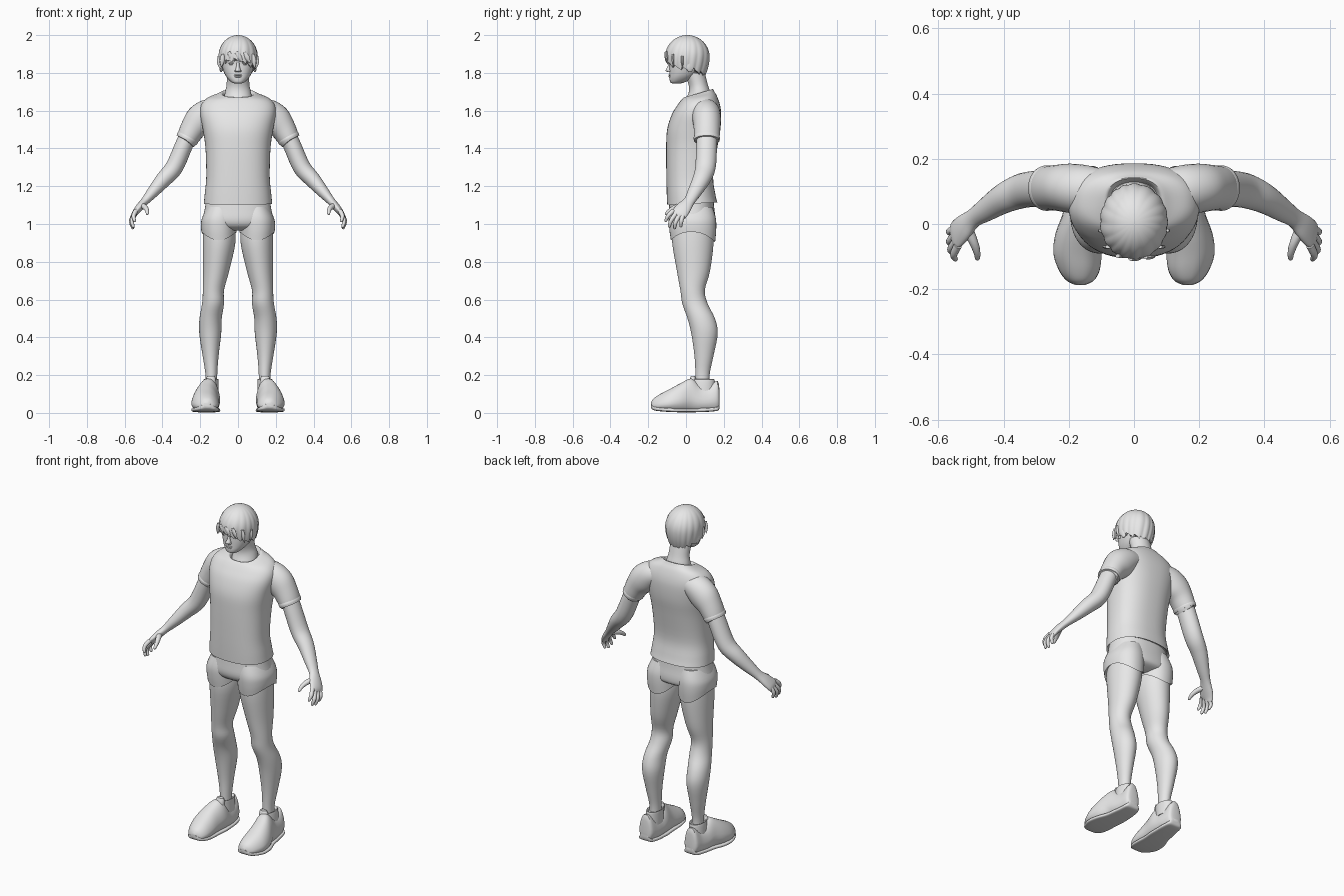
import bpy, bmesh, math
from mathutils import Vector

grey = bpy.data.materials.new("plain_grey")
grey.diffuse_color = (0.8, 0.8, 0.8, 1)


def finish(ob, mirror=False, angle=40):
    ob.data.materials.append(grey)
    if mirror:
        ob.modifiers.new("mirror", 'MIRROR')
    bpy.ops.object.select_all(action='DESELECT')
    ob.select_set(True)
    bpy.context.view_layer.objects.active = ob
    bpy.ops.object.shade_smooth_by_angle(angle=math.radians(angle))
    return ob


def skin(name, loops, mirror=False, angle=40):
    """Join closed loops of points into a capped surface."""
    bm = bmesh.new()
    rings = [[bm.verts.new(p) for p in loop] for loop in loops]
    n = len(rings[0])
    for a, b in zip(rings, rings[1:]):
        for i in range(n):
            j = (i + 1) % n
            bm.faces.new((a[i], a[j], b[j], b[i]))
    bm.faces.new(rings[0][::-1])
    bm.faces.new(rings[-1])
    bmesh.ops.recalc_face_normals(bm, faces=bm.faces)
    me = bpy.data.meshes.new(name)
    bm.to_mesh(me)
    bm.free()
    ob = bpy.data.objects.new(name, me)
    bpy.context.collection.objects.link(ob)
    return finish(ob, mirror, angle)


def spline(rows, steps):
    """Smoothly interpolate rows of numbers."""
    out = []
    for i in range(len(rows) - 1):
        p0, p1 = rows[max(i - 1, 0)], rows[i]
        p2, p3 = rows[i + 1], rows[min(i + 2, len(rows) - 1)]
        for s in range(steps):
            t = s / steps
            out.append([b + 0.5 * t * (c - a + t * (2 * a - 5 * b + 4 * c - d + t * (3 * (b - c) + d - a)))
                        for a, b, c, d in zip(p0, p1, p2, p3)])
    return out + [list(rows[-1])]


def circle(n, power=2.0):
    pts = []
    for i in range(n):
        a = 2 * math.pi * i / n
        c, s = math.cos(a), math.sin(a)
        pts.append((math.copysign(abs(c) ** (2 / power), c), math.copysign(abs(s) ** (2 / power), s)))
    return pts


def stack(name, rows, power=2.0, n=40, steps=4, mirror=False, lip=None):
    """Level rings: z, x centre, x radius, y front, y back, tilt, wave."""
    rows = [tuple(r) + (0,) * (7 - len(r)) for r in rows]
    rings = spline(rows, steps)
    if lip:
        z, xc, rx, yf, yb, tilt, wave = rings[-1]
        rings.append([z + lip, xc, rx - 0.012, yf + 0.012, yb - 0.012, tilt, wave])
    loops = []
    for z, xc, rx, yf, yb, tilt, wave in rings:
        ry = (yb - yf) / 2
        loops.append([(xc + rx * c, (yf + yb) / 2 + ry * s, z + tilt * ry * s + wave * c * c)
                      for c, s in circle(n, power)])
    return skin(name, loops, mirror)


def tube(name, rows, n=20, steps=4, mirror=True, round_end=False):
    """Rings square to a path: x, y, z, radius across, radius along y."""
    rows = spline(rows, steps)
    if round_end:
        a, b = Vector(rows[-2][:3]), Vector(rows[-1][:3])
        d, r = (b - a).normalized(), rows[-1][3]
        for k in (0.5, 0.85, 0.98):
            f = math.sqrt(1 - k * k)
            rows.append(list(b + d * r * k) + [r * f, rows[-1][4] * f if k == 0.5 else r * f])
    loops = []
    for i, row in enumerate(rows):
        p = Vector(row[:3])
        t = (Vector(rows[min(i + 1, len(rows) - 1)][:3]) - Vector(rows[max(i - 1, 0)][:3])).normalized()
        v = Vector((0, 1, 0))
        v = (v - t * v.dot(t)).normalized()
        u = v.cross(t)
        loops.append([p + u * row[3] * c + v * row[4] * s for c, s in circle(n)])
    return skin(name, loops, mirror)


def ball(name, loc, size, rot=(0, 0, 0), mirror=False):
    bpy.ops.mesh.primitive_uv_sphere_add(segments=20, ring_count=12, location=loc, rotation=rot)
    ob = bpy.context.object
    ob.name, ob.scale = name, size
    bpy.ops.object.transform_apply(location=True, rotation=True, scale=True)
    return finish(ob, mirror)


# Shirt body, from collar down to hem
stack("shirt_body", [
    (1.672, 0, .074, .004, .128, .3), (1.692, 0, .086, -.008, .14, .3), (1.684, 0, .115, -.014, .15, .2),
    (1.665, 0, .165, -.026, .165, .1), (1.63, 0, .195, -.045, .18), (1.58, 0, .2, -.075, .186),
    (1.5, 0, .186, -.1, .182), (1.4, 0, .172, -.105, .165), (1.25, 0, .168, -.104, .144),
    (1.16, 0, .176, -.102, .155), (1.108, 0, .181, -.1, .166, .04)], power=2.4, n=56, lip=.012)

# Sleeves with a rolled cuff
tube("sleeve", [
    (.1, .098, 1.605, .06, .07), (.155, .105, 1.585, .077, .076), (.2, .11, 1.55, .082, .075),
    (.238, .111, 1.505, .068, .07), (.272, .11, 1.445, .056, .066), (.27, .11, 1.45, .046, .055)], n=32)
tube("cuff", [(.262, .11, 1.465, .058, .067), (.267, .11, 1.455, .06, .07), (.273, .11, 1.443, .058, .068)], n=32)

# Bare arms running into the palms
tube("arm", [
    (.25, .11, 1.5, .046, .054), (.285, .109, 1.42, .047, .055), (.338, .103, 1.3, .047, .054),
    (.395, .081, 1.235, .042, .047), (.452, .045, 1.168, .031, .037), (.492, .018, 1.122, .022, .03),
    (.522, -.01, 1.088, .02, .04), (.545, -.033, 1.058, .016, .043), (.552, -.045, 1.042, .01, .036)], n=28)

# Fingers, then thumb
for name, a, b, c in (
        ("index_finger", (.54, -.066, 1.07), (.553, -.094, 1.044), (.548, -.107, 1.018)),
        ("middle_finger", (.545, -.052, 1.055), (.562, -.078, 1.02), (.555, -.088, .988)),
        ("ring_finger", (.55, -.035, 1.045), (.566, -.054, 1.012), (.557, -.06, .98)),
        ("little_finger", (.55, -.015, 1.05), (.566, -.024, 1.018), (.558, -.027, .99))):
    tube(name, [a + (.013, .013), b + (.011, .011), c + (.008, .008)], n=12, round_end=True)
tube("thumb", [(.512, -.012, 1.1, .016, .018), (.492, -.055, 1.088, .014, .014),
               (.482, -.085, 1.072, .011, .011), (.48, -.104, 1.056, .008, .008)], n=12, round_end=True)

# Shorts: hip piece and two legs with a curved hem
stack("shorts_hips", [
    (1.15, 0, .165, -.085, .145), (1.08, 0, .176, -.09, .15), (1.02, 0, .186, -.092, .157),
    (.985, 0, .165, -.075, .148), (.965, 0, .1, -.035, .1)], power=2.3, n=48)
stack("shorts_leg", [
    (1.09, .09, .075, -.075, .14), (1.03, .1, .091, -.09, .158), (.97, .102, .094, -.088, .16, 0, .025),
    (.908, .101, .093, -.08, .154, -.05, .05)], power=2.2, mirror=True, lip=.01)

# Bare legs
stack("leg", [
    (1.0, .1, .082, -.073, .143), (.9, .1, .086, -.073, .146), (.75, .116, .069, -.048, .127),
    (.65, .13, .056, -.03, .1), (.58, .132, .058, -.02, .114), (.5, .145, .059, .008, .153),
    (.42, .147, .058, .028, .168), (.3, .145, .042, .045, .145), (.2, .141, .031, .05, .125),
    (.1, .141, .031, .05, .125)], mirror=True)

# Shoes: y, x centre, half width, bottom, top
shoe = [(.178, .15, .018, .03, .1), (.168, .15, .04, .012, .168), (.12, .15, .05, .006, .145),
        (.075, .153, .055, .004, .148), (.028, .157, .06, .003, .182), (-.03, .17, .068, .003, .156),
        (-.09, .173, .071, .005, .124), (-.14, .168, .06, .009, .098), (-.172, .165, .04, .015, .076),
        (-.186, .165, .014, .028, .055)]


def shoe_part(name, grow, top, power):
    loops = []
    for y, xc, hw, lo, hi in spline(shoe, 4):
        if top:
            hi = lo + top
        mid, h = (lo + hi) / 2, (hi - lo) / 2
        loops.append([(xc + (hw + grow) * c * (1 if top else 1 - .3 * max(s, -.2)), y * (1 + grow), mid + h * s)
                      for c, s in circle(32, power)])
    skin(name, loops, mirror=True)


shoe_part("shoe_upper", 0, None, 2.6)
shoe_part("shoe_sole", .003, .022, 4)
stack("shoe_collar", [(.1, .146, .044, .03, .155), (.15, .144, .042, .03, .153), (.178, .142, .039, .03, .15),
                      (.17, .142, .032, .042, .135)], mirror=True)
stack("shoe_tongue", [(.13, .148, .03, .005, .06), (.175, .145, .027, .018, .055),
                      (.195, .143, .02, .026, .048)], mirror=True)

# Neck and head
stack("neck", [(1.66, 0, .075, .0, .135), (1.7, 0, .068, .015, .128), (1.74, 0, .06, .013, .115),
               (1.8, 0, .06, -.01, .1)])
stack("head", [
    (1.744, 0, .018, -.072, -.03), (1.75, 0, .034, -.083, -.008), (1.768, 0, .053, -.087, .03),
    (1.79, 0, .068, -.087, .06), (1.82, 0, .08, -.087, .085), (1.85, 0, .087, -.087, .1),
    (1.89, 0, .09, -.092, .105), (1.94, 0, .08, -.075, .095), (1.98, 0, .03, -.02, .05)], power=2.2)

# Face
stack("nose", [(1.862, 0, .008, -.09, -.07), (1.835, 0, .009, -.097, -.07), (1.814, 0, .015, -.108, -.07),
               (1.806, 0, .014, -.1, -.07)], n=16)
ball("eye", (.034, -.076, 1.846), (.014, .009, .006), mirror=True)
ball("upper_eyelid", (.034, -.078, 1.852), (.017, .009, .004), (0, .1, 0), True)
ball("eyebrow", (.036, -.08, 1.866), (.02, .008, .004), mirror=True)
ball("nostril_wing", (.012, -.09, 1.81), (.007, .009, .006), mirror=True)
ball("upper_lip", (0, -.086, 1.788), (.022, .008, .004))
ball("lower_lip", (0, -.085, 1.78), (.018, .008, .005))
ball("ear", (.09, .018, 1.835), (.009, .02, .032), (.2, 0, .25), True)

# Hair shell: ridged locks swept from the crown, ending in a jagged edge
loops = []
levels = 18
for k in range(levels + 2):
    t = min(k / levels, 1) ** .9
    loop = []
    for i in range(120):
        a = 2 * math.pi * i / 120
        f = -math.sin(a)
        saw = (i / 120 * 17 + .15 * math.sin(5 * a)) % 1
        low = 1.838 + .04 * max(f, 0) ** 2 - .04 * max(-f, 0) - .016 * math.cos(a) * max(f, 0) - .022 * saw
        h = 1 - math.cos(min(t, 1) * math.pi * .5) * .999
        z = 2.0 - (2.0 - low) * h if t else 2.0
        d = (z - 1.885) / .115
        r = math.sqrt(max(1 - d * d, .0004)) if d > 0 else 1 - .26 * d * d
        strand = abs(math.sin(8.5 * a + 2.2 * t + .6 * math.sin(3 * a)))
        r *= 1 - .045 * t * (1 - strand)
        if k > levels:
            r, z = r * .86, z + .006
        loop.append((.105 * r * math.cos(a), .007 - .118 * r * f, z))
    loops.append(loop)
skin("hair", loops, angle=50)
# A few loose locks at the fringe and temples
for i, (x, y, z, dx, length) in enumerate((
        (-.05, -.098, 1.91, .03, .05), (-.01, -.107, 1.91, .035, .055), (.035, -.102, 1.91, .03, .06),
        (.078, -.07, 1.9, .012, .075), (-.08, -.07, 1.9, -.008, .07), (.1, -.02, 1.89, -.004, .07),
        (-.1, -.02, 1.89, .004, .07))):
    tube("hair_lock_%d" % (i + 1), [
        (x, y, z, .008, .006), (x + dx * .5, y, z - length * .5, .013, .006),
        (x + dx, y + .004, z - length, .001, .001)], n=10, mirror=False)
